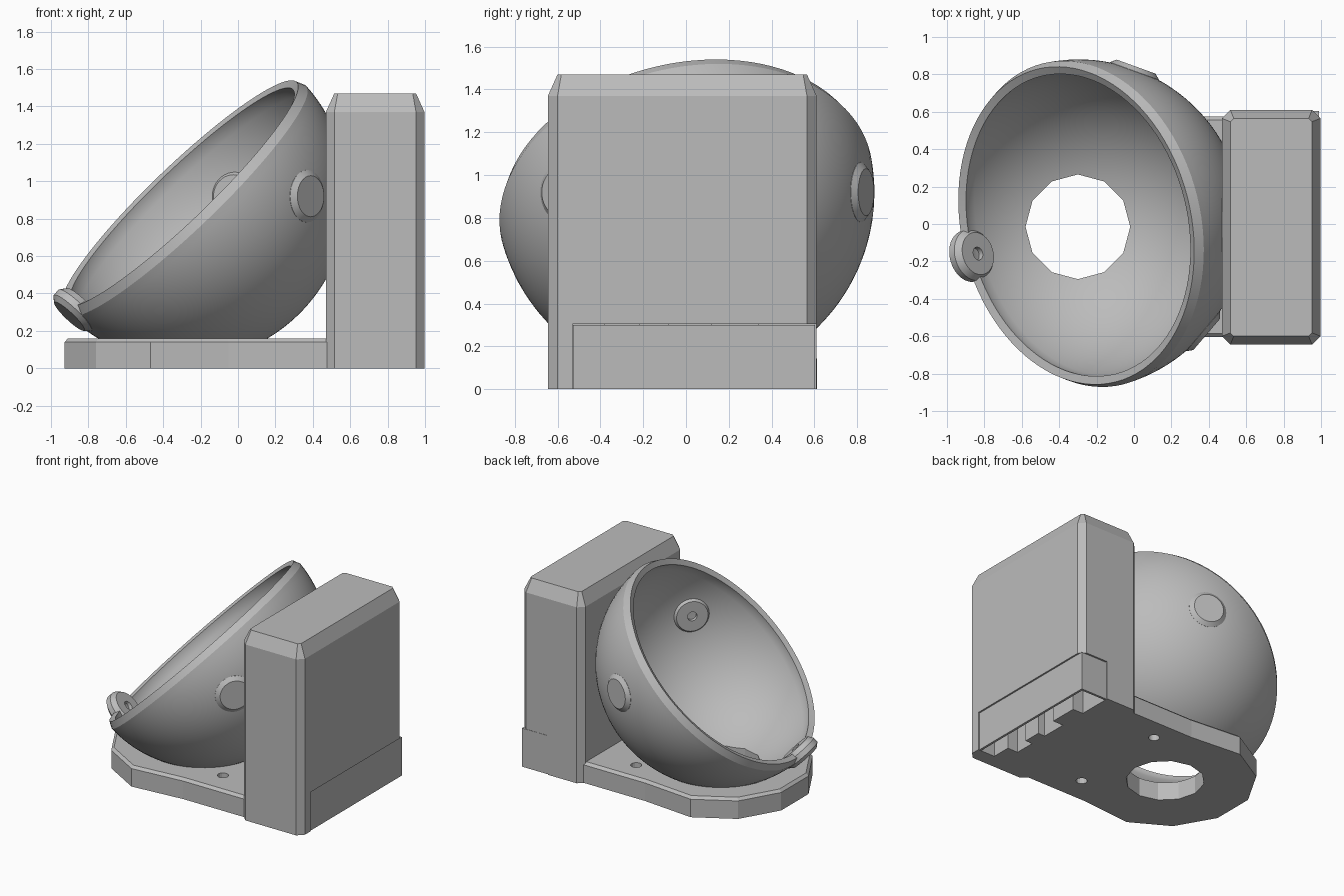
import bpy, bmesh, math
from mathutils import Vector, Matrix

if "Cube" in bpy.data.objects:
    bpy.data.objects.remove(bpy.data.objects["Cube"])

C = Vector((-0.295, -0.005, 0.92))          # bowl centre
AXIS = Vector((-0.68, -0.17, 0.71)).normalized()
R_OUT, R_IN = 0.885, 0.83

grey = bpy.data.materials.new("warm_grey")
grey.diffuse_color = (0.5, 0.5, 0.5, 1)
grey.use_nodes = True
grey.node_tree.nodes["Principled BSDF"].inputs["Base Color"].default_value = grey.diffuse_color


def finish(bm, name):
    bmesh.ops.recalc_face_normals(bm, faces=bm.faces)
    me = bpy.data.meshes.new(name)
    bm.to_mesh(me)
    bm.free()
    ob = bpy.data.objects.new(name, me)
    bpy.context.collection.objects.link(ob)
    me.materials.append(grey)
    return ob


def box(name, x0, x1, y0, y1, z0, z1):
    bm = bmesh.new()
    bmesh.ops.create_cube(bm, size=1)
    for v in bm.verts:
        v.co = ((x0 + x1) / 2 + v.co.x * (x1 - x0),
                (y0 + y1) / 2 + v.co.y * (y1 - y0),
                (z0 + z1) / 2 + v.co.z * (z1 - z0))
    return finish(bm, name)


def cylinder(name, x, y, r, sides, z0=-0.2, z1=0.35):
    bm = bmesh.new()
    bmesh.ops.create_cone(bm, cap_ends=True, segments=sides, radius1=r, radius2=r, depth=z1 - z0,
                          matrix=Matrix.Translation((x, y, (z0 + z1) / 2)))
    return finish(bm, name)


def lathe(name, profile, direction, steps):
    """Revolve (radius, height) points about a direction through the bowl centre."""
    bm = bmesh.new()
    vs = [bm.verts.new((r, 0, h)) for r, h in profile]
    es = [bm.edges.new(p) for p in zip(vs, vs[1:])]
    bmesh.ops.spin(bm, geom=vs + es, cent=(0, 0, 0), axis=(0, 0, 1),
                   angle=2 * math.pi, steps=steps, use_duplicate=False)
    bmesh.ops.remove_doubles(bm, verts=bm.verts, dist=1e-4)
    rot = Vector(direction).to_track_quat('Z', 'Y').to_matrix().to_4x4()
    bmesh.ops.transform(bm, matrix=Matrix.Translation(C) @ rot, verts=bm.verts)
    return finish(bm, name)


def layers(name, rings):
    """Solid through stacked outlines, each ring a list of (x, y) and a height."""
    bm = bmesh.new()
    loops = [[bm.verts.new((x, y, z)) for x, y in pts] for pts, z in rings]
    n = len(loops[0])
    for a, b in zip(loops, loops[1:]):
        for i in range(n):
            bm.faces.new((a[i], a[(i + 1) % n], b[(i + 1) % n], b[i]))
    bm.faces.new(loops[0])
    bm.faces.new(loops[-1])
    return finish(bm, name)


def cut(ob, *cutters):
    for c in cutters:
        m = ob.modifiers.new("cut", 'BOOLEAN')
        m.operation, m.solver, m.object = 'DIFFERENCE', 'EXACT', c
        bpy.context.view_layer.objects.active = ob
        bpy.ops.object.modifier_apply(modifier=m.name)


def smooth(ob, angle=30):
    bpy.ops.object.select_all(action='DESELECT')
    ob.select_set(True)
    bpy.context.view_layer.objects.active = ob
    bpy.ops.object.shade_smooth_by_angle(angle=math.radians(angle))


def arc(r, a0, a1, n):
    return [(r * math.cos(math.radians(a0 + (a1 - a0) * i / n)),
             r * math.sin(math.radians(a0 + (a1 - a0) * i / n))) for i in range(n + 1)]


# Cutters: bowl cavity and drain hole
cavity = lathe("cavity_cutter", arc(0.85, -90, 90, 40), AXIS, 80)
drain = cylinder("drain_cutter", -0.3, -0.015, 0.28, 12)

# Bowl: hemispherical shell with a chamfered lip
lip = [(0.862, 0.02), (0.82, 0.005)]
bowl = lathe("bowl", arc(R_OUT, -90, -2, 32) + lip + arc(R_IN, -2, -90, 32), AXIS, 96)
cut(bowl, drain)
smooth(bowl, 25)

# Three bearing bosses set through the shell
boss_profile = [(0, 0.90), (0.11, 0.90), (0.14, 0.875), (0.14, 0.835), (0.115, 0.80),
                (0.035, 0.80), (0.035, 0.86), (0, 0.86)]
for i, d in enumerate([(0.76, -0.65, 0), (0.34, 0.94, 0), (-0.67, -0.19, -0.71)]):
    smooth(lathe(f"bearing_boss_{i + 1}", boss_profile, d, 40))


# Base plate: twelve-sided end running into a straight tongue
def base_outline(inset):
    r, h = 0.65 - inset, 0.59 - inset
    pts = [(-0.3 + r * math.cos(math.radians(a)), r * math.sin(math.radians(a)))
           for a in range(105, 256, 30)]
    pts = [(0.5, h), (-0.05, h)] + pts + [(-0.05, -h), (0.5, -h)]
    return [(x, y - 0.015) for x, y in pts]


base = layers("base_plate", [(base_outline(0), 0), (base_outline(0), 0.14), (base_outline(0.02), 0.16)])
screws = [cylinder("screw_cutter", 0.15, s * 0.4, 0.04, 16) for s in (-1, 1)]
cut(base, cavity, drain, *screws)


# Housing: block with chamfered corners and a steep top bevel
def block_outline(inset):
    x0, x1, y0, y1, c = 0.47 + inset, 0.997 - inset, -0.645 + inset, 0.61 - inset, 0.045 - inset * 0.6
    return [(x0 + c, y0), (x1 - c, y0), (x1, y0 + c), (x1, y1 - c),
            (x1 - c, y1), (x0 + c, y1), (x0, y1 - c), (x0, y0 + c)]


housing = layers("housing", [(block_outline(0), 0), (block_outline(0), 1.37), (block_outline(0.045), 1.47)])
notch = box("notch_cutter", 0.76, 1.1, -0.53, 0.7, -0.1, 0.305)
cut(housing, cavity, notch)

# Access panel closing the notch, with ribs in the open recess behind
box("rear_panel", 0.972, 0.99, -0.528, 0.603, 0, 0.3)
box("side_panel", 0.763, 0.975, 0.585, 0.603, 0, 0.3)
for i, (y0, y1, x1) in enumerate([(-0.53, -0.38, 0.85), (-0.22, -0.08, 0.82), (0.12, 0.34, 0.85)]):
    box(f"recess_rib_{i + 1}", 0.75, x1, y0, y1, 0, 0.31)

# Remove helpers
for ob in [cavity, drain, notch, *screws]:
    bpy.data.objects.remove(ob, do_unlink=True)
